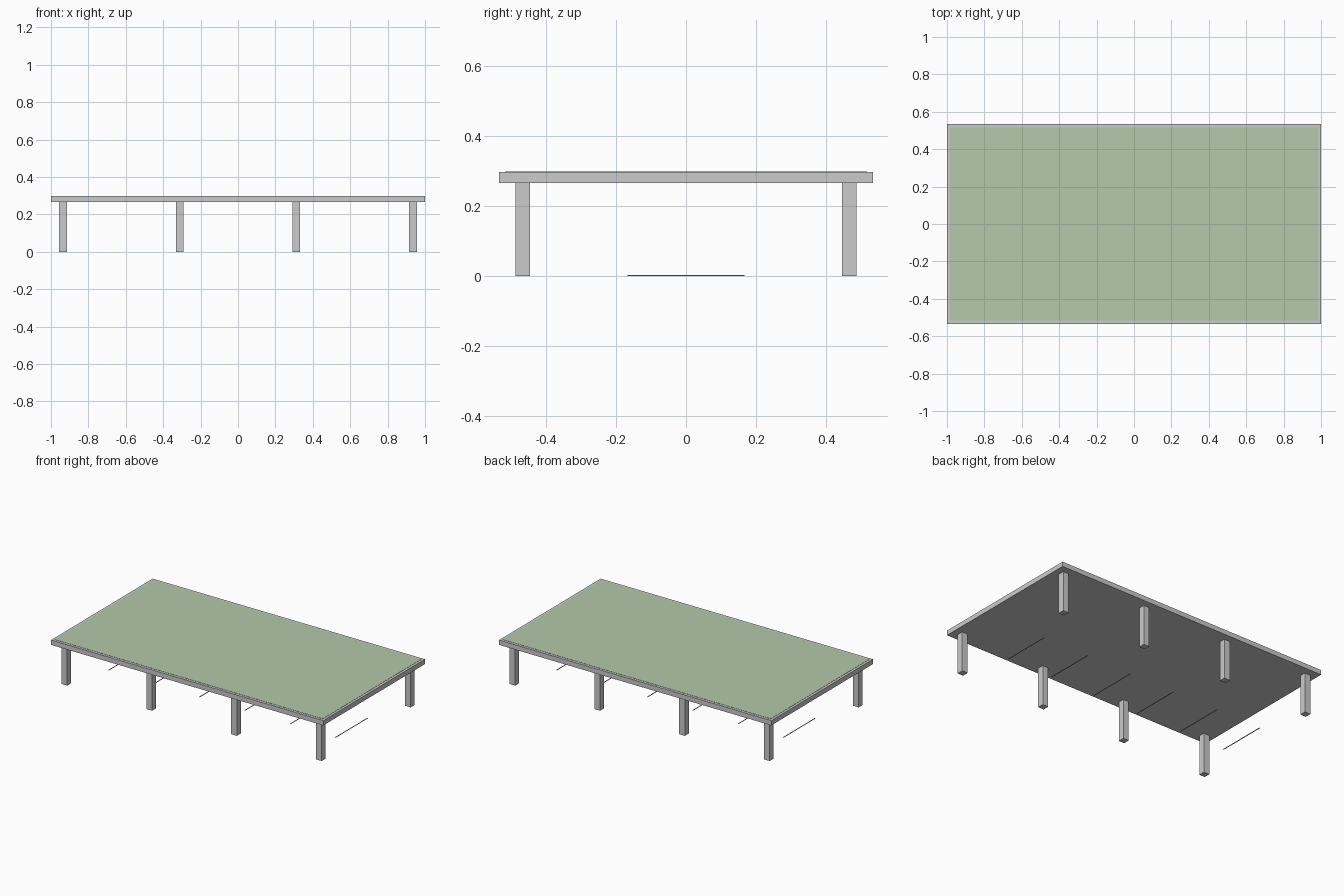
import bpy

if "Cube" in bpy.data.objects:
    bpy.data.objects.remove(bpy.data.objects["Cube"])


def material(name, color):
    mat = bpy.data.materials.new(name)
    mat.diffuse_color = color
    mat.use_nodes = True
    mat.node_tree.nodes["Principled BSDF"].inputs["Base Color"].default_value = mat.diffuse_color
    return mat


def box(name, center, size, mat=None):
    bpy.ops.mesh.primitive_cube_add(size=1, location=center)
    obj = bpy.context.object
    obj.name = name
    obj.scale = size
    bpy.ops.object.transform_apply(location=False, rotation=False, scale=True)
    if mat:
        obj.data.materials.append(mat)
    return obj


green = material("muted_green", (0.45, 0.58, 0.40, 1))

# Platform deck with a thin inset green covering
box("deck", (0, 0, 0.2815), (2, 1.067, 0.032))
box("deck_covering", (0, 0, 0.298), (1.967, 1.033, 0.002), green)

# Two rows of four square support posts
for side, y in (("front", -0.466), ("back", 0.466)):
    for i in range(4):
        x = -0.935 + i * 1.87 / 3
        box(f"{side}_post_{i + 1}", (x, y, 0.133), (0.042, 0.042, 0.266))

# Thin marking strips on the floor under the deck
for i in range(6):
    box(f"floor_strip_{i + 1}", (-0.833 + i / 3, 0, 0.002), (0.006, 0.333, 0.002))
